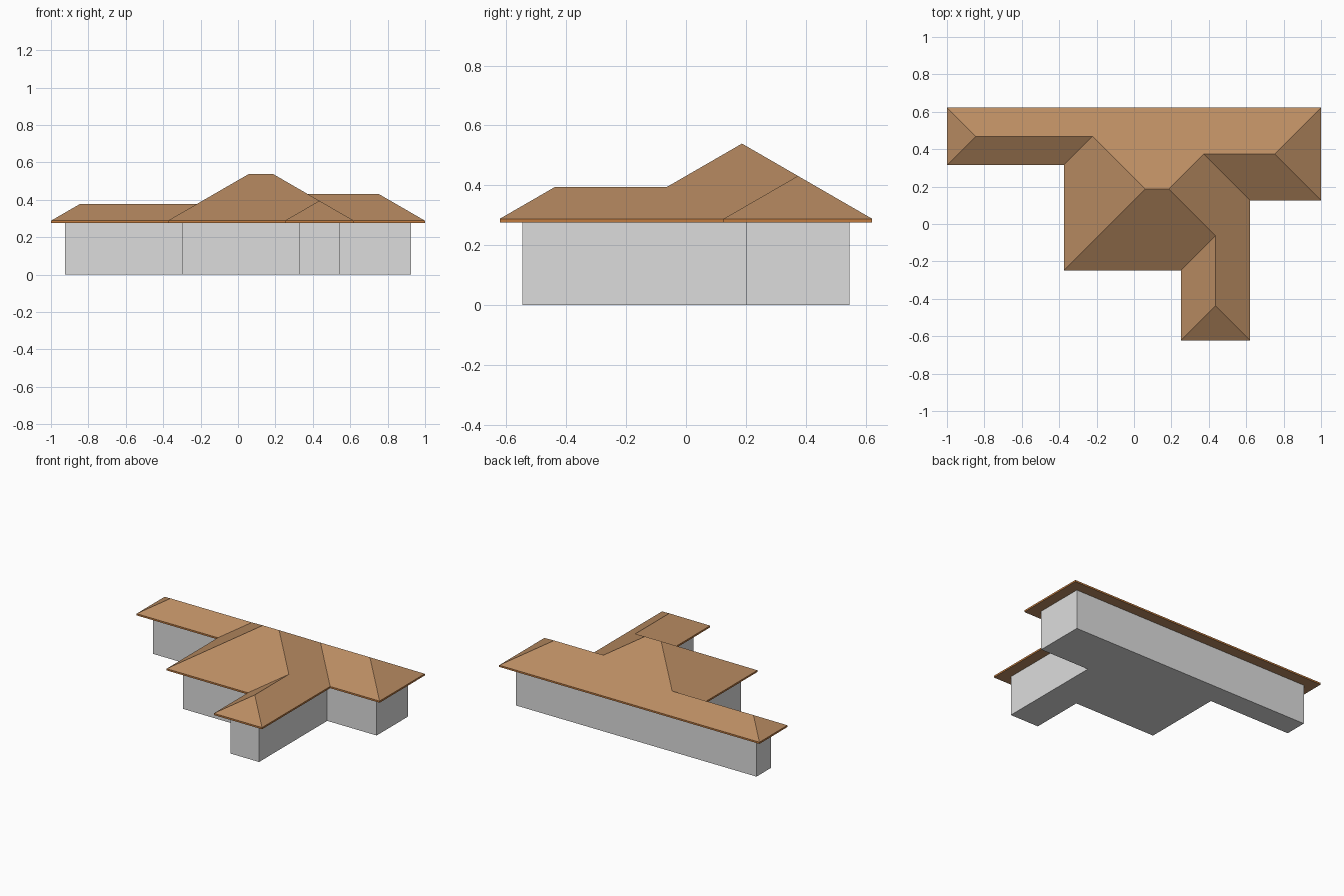
import bpy, math

if "Cube" in bpy.data.objects:
    bpy.data.objects.remove(bpy.data.objects["Cube"])

def material(name, rgb):
    m = bpy.data.materials.new(name)
    m.diffuse_color = (*rgb, 1)
    m.use_nodes = True
    m.node_tree.nodes["Principled BSDF"].inputs["Base Color"].default_value = m.diffuse_color
    return m

wall_mat = material("light grey wall", (0.72, 0.72, 0.72))
roof_mat = material("tan roof", (0.49, 0.262, 0.122))
fascia_mat = material("orange brown fascia", (0.54, 0.2, 0.05))

def make_object(name, verts, faces, mats):
    me = bpy.data.meshes.new(name)
    me.from_pydata(verts, [], faces)
    for m in mats:
        me.materials.append(m)
    ob = bpy.data.objects.new(name, me)
    bpy.context.collection.objects.link(ob)
    return ob

def prism(name, outline, z0, z1, mats, caps=True):
    n = len(outline)
    verts = [(x, y, z) for z in (z0, z1) for x, y in outline]
    faces = [(i, (i + 1) % n, (i + 1) % n + n, i + n) for i in range(n)]
    faces.append(tuple(reversed(range(n))))          # underside
    if caps:
        faces.append(tuple(range(n, 2 * n)))
    return make_object(name, verts, faces, mats)

def footprint(d):
    """House outline, counter-clockwise, moved inward by d."""
    l, r, b, f = -1 + d, 1 - d, 0.622 - d, -0.622 + d
    ml, wl, wr = -0.375 + d, 0.25 + d, 0.62 - d      # main block and front wing
    mf, lf, rf = -0.248 + d, 0.315 + d, 0.126 + d    # front edges of the blocks
    return [(l, b), (l, lf), (ml, lf), (ml, mf), (wl, mf),
            (wl, f), (wr, f), (wr, rf), (r, rf), (r, b)]

BASE, EAVE, SLOPE = 0.276, 0.288, math.tan(math.radians(30))

# Walls, set in under the eaves
prism("walls", footprint(0.075), 0, BASE, [wall_mat])

# Eaves band with soffit below
eave = footprint(0)
band = prism("eaves_band", eave, BASE, EAVE, [fascia_mat, roof_mat], caps=False)
for p in band.data.polygons:
    p.material_index = 1 if p.normal.z < -0.5 else 0

# Hip roof: ridge points are eave corners moved diagonally inward by d, raised by the pitch
(l, b), (_, lf), (ml, _), (_, mf), (wl, _), (_, f), (wr, _), (_, rf), (r, _), _ = eave
d_left, d_main, d_right, d_wing = (b - lf) / 2, (b - mf) / 2, (b - rf) / 2, (wr - wl) / 2

def ridge(x, y, d):
    return (x, y, EAVE + d * SLOPE)

ridges = [
    ridge(l + d_left, b - d_left, d_left),       # 10 left wing end
    ridge(ml + d_left, b - d_left, d_left),      # 11 left wing meets main
    ridge(ml + d_main, b - d_main, d_main),      # 12 main ridge left
    ridge(wr - d_main, b - d_main, d_main),      # 13 main ridge right
    ridge(wr - d_right, b - d_right, d_right),   # 14 right wing meets main
    ridge(r - d_right, b - d_right, d_right),    # 15 right wing end
    ridge(wr - d_wing, mf + d_wing, d_wing),     # 16 front wing meets main
    ridge(wr - d_wing, f + d_wing, d_wing),      # 17 front wing end
]
slopes = [(0, 1, 10), (1, 2, 11, 10), (2, 3, 12, 11), (3, 4, 16, 13, 12),
          (4, 5, 17, 16), (5, 6, 17), (6, 7, 14, 13, 16, 17),
          (7, 8, 15, 14), (8, 9, 15), (9, 0, 10, 11, 12, 13, 14, 15)]
make_object("hip_roof", [(x, y, EAVE) for x, y in eave] + ridges, slopes, [roof_mat])
